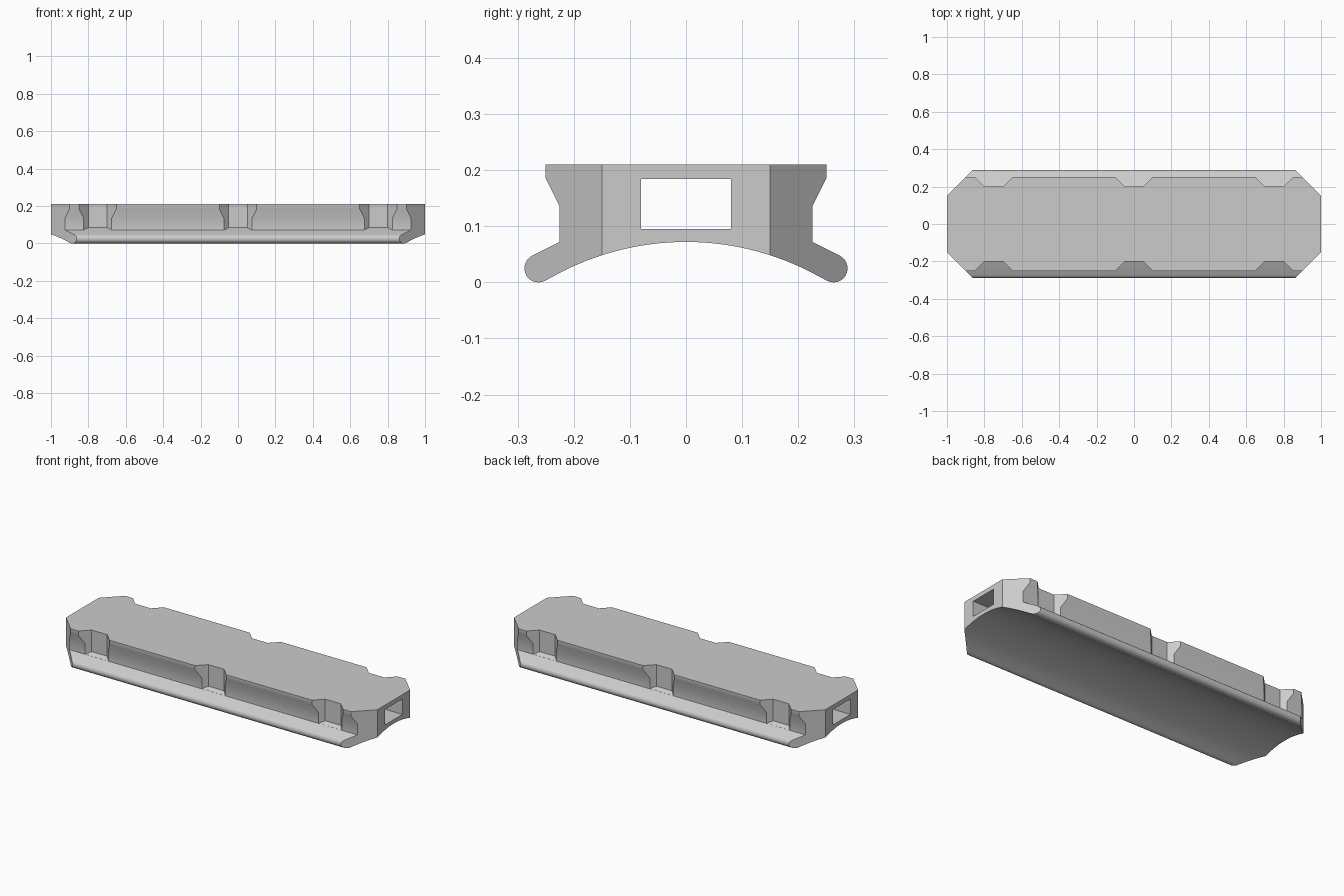
import bpy
import bmesh
from math import sin, cos, asin, sqrt, radians

default = bpy.data.objects.get("Cube")
if default:
    bpy.data.objects.remove(default, do_unlink=True)

grey = bpy.data.materials.new("plain grey")
grey.use_nodes = True
colour = (0.6, 0.6, 0.6, 1)
grey.diffuse_color = colour
grey.node_tree.nodes["Principled BSDF"].inputs["Base Color"].default_value = colour


def loft(name, start, end):
    """Solid between two matching loops of 3D points."""
    bm = bmesh.new()
    a = [bm.verts.new(p) for p in start]
    b = [bm.verts.new(p) for p in end]
    n = len(a)
    bm.faces.new(a)
    bm.faces.new(b[::-1])
    for i in range(n):
        j = (i + 1) % n
        bm.faces.new((a[i], b[i], b[j], a[j]))
    bmesh.ops.recalc_face_normals(bm, faces=bm.faces)
    mesh = bpy.data.meshes.new(name)
    bm.to_mesh(mesh)
    bm.free()
    mesh.materials.append(grey)
    obj = bpy.data.objects.new(name, mesh)
    bpy.context.collection.objects.link(obj)
    return obj


# Half cross-section: top, flared wall, sloping lip, round tip, arched underside
half = [(0.25, 0.21), (0.25, 0.185), (0.225, 0.135), (0.225, 0.072)]
tip_y, tip_r, crown = 0.263, 0.025, 0.072
arch_r = 0.487
tilt = asin(tip_y / (arch_r + tip_r))
first, last = radians(63.4), radians(-90) - tilt
for i in range(17):
    t = first + (last - first) * i / 16
    half.append((tip_y + tip_r * cos(t), tip_r + tip_r * sin(t)))
for i in range(1, 16):
    y = arch_r * sin(tilt * (1 - i / 16))
    half.append((y, crown - arch_r + sqrt(arch_r ** 2 - y ** 2)))
profile = half + [(0, crown)] + [(-y, z) for y, z in reversed(half)]
body = loft("rail_body", [(-1.1, y, z) for y, z in profile],
            [(1.1, y, z) for y, z in profile])

# Plan outline with chamfered ends
quarter = [(1, 0.15), (0.75, 0.4)]
plan = quarter + [(-x, y) for x, y in reversed(quarter)]
plan += [(-x, -y) for x, y in plan]
cutters = [("INTERSECT", loft("end_chamfer_cutter",
                              [(x, y, -0.2) for x, y in plan],
                              [(x, y, 0.5) for x, y in plan]))]

# Lengthwise rectangular tunnel
box = [(-0.08, 0.095), (0.08, 0.095), (0.08, 0.184), (-0.08, 0.184)]
cutters.append(("DIFFERENCE", loft("tunnel_cutter",
                                   [(-1.3, y, z) for y, z in box],
                                   [(1.3, y, z) for y, z in box])))

# Tapered side notches whose floors continue the lip slope
for side in (-1, 1):
    for x in (-0.75, 0, 0.75):
        trap = [(x - 0.05, 0.2), (x + 0.05, 0.2), (x + 0.15, 0.3), (x - 0.15, 0.3)]
        low = [(px, side * py, 0.0725 + (0.225 - py) * 0.48) for px, py in trap]
        high = [(px, py, 0.3) for px, py, pz in low]
        cutters.append(("DIFFERENCE", loft("notch_cutter", low, high)))

for operation, cutter in cutters:
    mod = body.modifiers.new(cutter.name, "BOOLEAN")
    mod.operation, mod.object, mod.solver = operation, cutter, "EXACT"
    cutter.hide_render = True

# Bake the cuts and drop the helpers
bpy.context.view_layer.update()
graph = bpy.context.evaluated_depsgraph_get()
result = bpy.data.meshes.new_from_object(body.evaluated_get(graph))
body.modifiers.clear()
body.data = result
for operation, cutter in cutters:
    bpy.data.objects.remove(cutter, do_unlink=True)

bpy.ops.object.select_all(action="DESELECT")
body.select_set(True)
bpy.context.view_layer.objects.active = body
bpy.ops.object.shade_smooth_by_angle(angle=radians(30))
